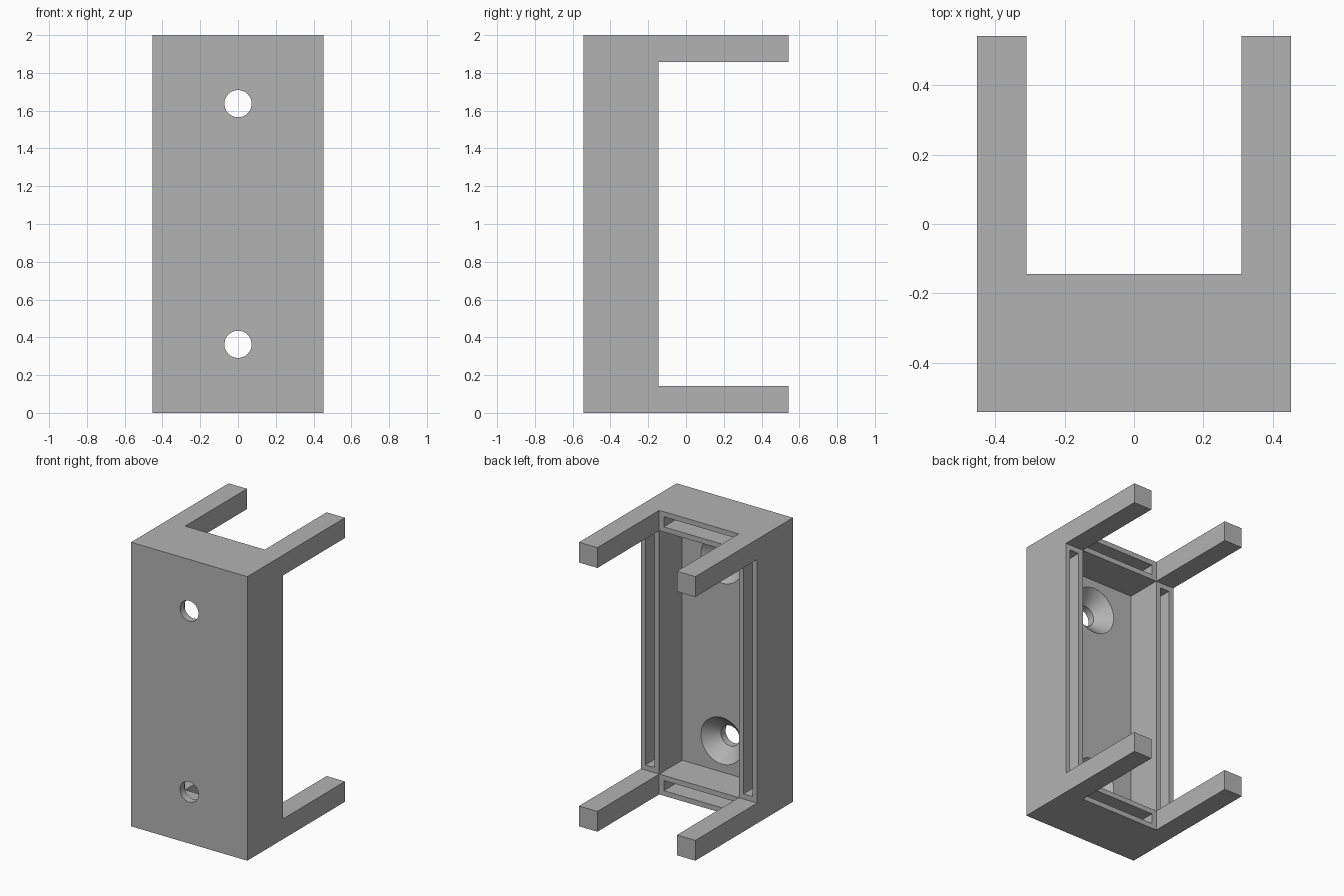
import bpy, bmesh, math

if "Cube" in bpy.data.objects:
    bpy.data.objects.remove(bpy.data.objects["Cube"])

W, D, H = 0.453, 0.543, 2.0      # half width, half depth, height
T = 0.143                        # wall and arm thickness
RIM = -0.145                     # back face of the housing
FLOOR = -0.40                    # cavity floor
LIP = 0.036                      # thin wall left around each slot

grey = bpy.data.materials.new("matte grey")
grey.diffuse_color = (0.45, 0.45, 0.45, 1)
grey.use_nodes = True
grey.node_tree.nodes["Principled BSDF"].inputs["Base Color"].default_value = grey.diffuse_color


def finish(name, bm):
    bmesh.ops.recalc_face_normals(bm, faces=bm.faces)
    mesh = bpy.data.meshes.new(name)
    bm.to_mesh(mesh)
    bm.free()
    mesh.materials.append(grey)
    obj = bpy.data.objects.new(name, mesh)
    bpy.context.collection.objects.link(obj)
    return obj


def box(name, x0, x1, y0, y1, z0, z1):
    bm = bmesh.new()
    bmesh.ops.create_cube(bm, size=1)
    for v in bm.verts:
        v.co = (x1 if v.co.x > 0 else x0,
                y1 if v.co.y > 0 else y0,
                z1 if v.co.z > 0 else z0)
    return finish(name, bm)


def screw_hole(z, n=48):
    # straight bore flaring into a countersink, turned around the y axis
    profile = [(0.072, -D - 0.1), (0.072, FLOOR - 0.092),
               (0.164, FLOOR), (0.164, FLOOR + 0.05)]
    bm = bmesh.new()
    rings = [[bm.verts.new((r * math.cos(2 * math.pi * i / n), y,
                            z + r * math.sin(2 * math.pi * i / n)))
              for i in range(n)] for r, y in profile]
    for a, b in zip(rings, rings[1:]):
        for i in range(n):
            j = (i + 1) % n
            bm.faces.new((a[i], a[j], b[j], b[i]))
    bm.faces.new(rings[0])
    bm.faces.new(rings[-1])
    return finish("screw_cutter", bm)


def cut(target, cutter):
    mod = target.modifiers.new("cut", 'BOOLEAN')
    mod.operation = 'DIFFERENCE'
    mod.solver = 'EXACT'
    mod.object = cutter
    bpy.context.view_layer.objects.active = target
    bpy.ops.object.modifier_apply(modifier=mod.name)
    bpy.data.objects.remove(cutter)


# Solid block, notched from the side and the top to leave four corner arms
bracket = box("wall_bracket", -W, W, -D, D, 0, H)
ix = W - T
cut(bracket, box("side_notch", -1, 1, RIM, 1, T, H - T))
cut(bracket, box("top_notch", -ix, ix, RIM, 1, -1, 3))

# Open cavity in the housing
cut(bracket, box("cavity", -ix, ix, FLOOR, 1, T, H - T))

# Narrow slots sunk into the four sides of the rim
for s in (-1, 1):
    a, b = sorted((s * (ix + LIP), s * (W - LIP)))
    cut(bracket, box("side_slot", a, b, FLOOR, 0, T + LIP, H - T - LIP))
for z in (LIP, H - T + LIP):
    cut(bracket, box("end_slot", -ix + LIP, ix - LIP, FLOOR, 0,
                     z, z + T - 2 * LIP))

# Two countersunk screw holes
for z in (0.363, H - 0.363):
    cut(bracket, screw_hole(z))

bpy.ops.object.select_all(action='DESELECT')
bracket.select_set(True)
bpy.context.view_layer.objects.active = bracket
bpy.ops.object.shade_smooth_by_angle(angle=math.radians(30))
